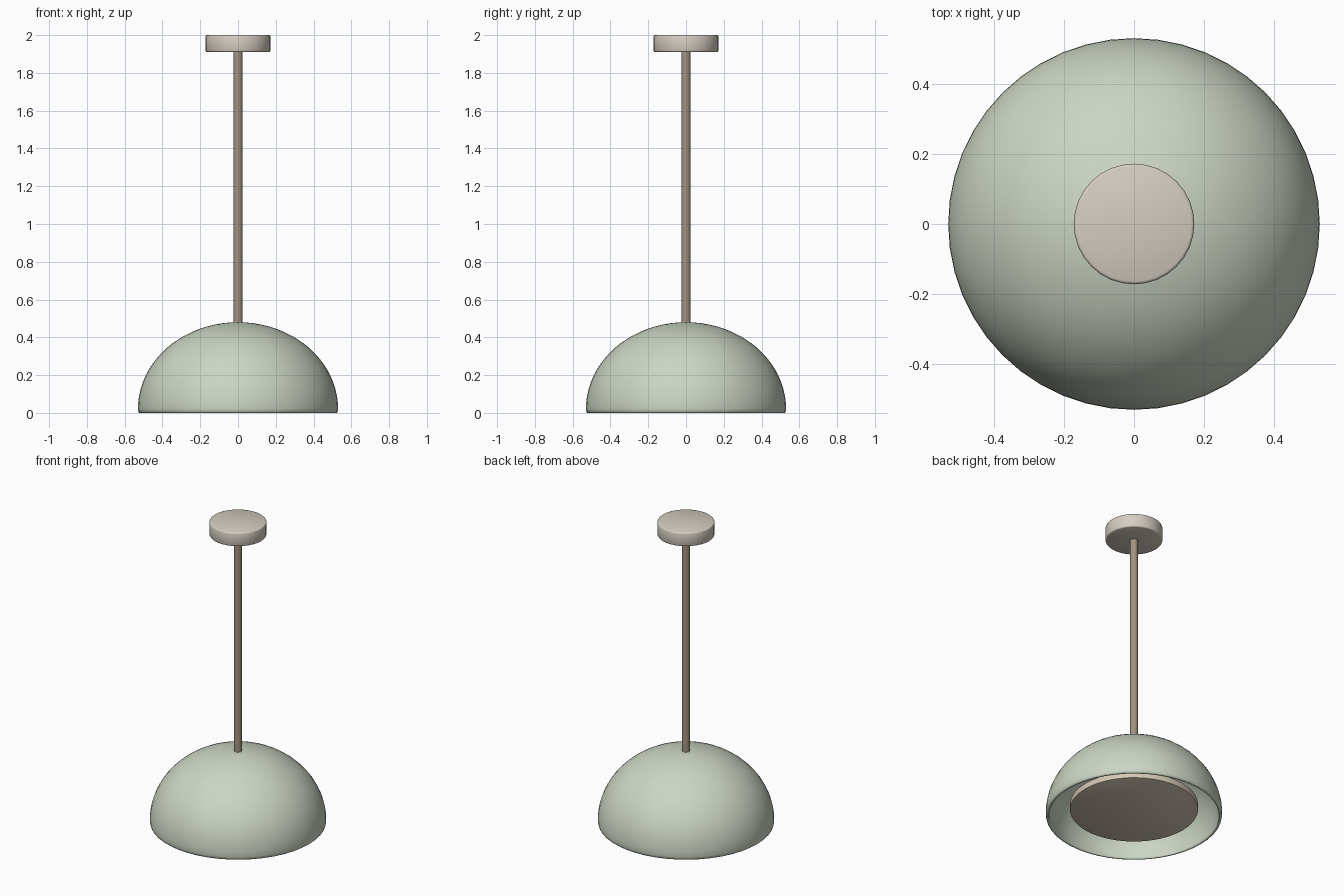
import bpy, bmesh
from math import sin, cos, pi, radians

if "Cube" in bpy.data.objects:
    bpy.data.objects.remove(bpy.data.objects["Cube"])


def material(name, rgb):
    m = bpy.data.materials.new(name)
    m.diffuse_color = (*rgb, 1)
    m.use_nodes = True
    m.node_tree.nodes["Principled BSDF"].inputs["Base Color"].default_value = m.diffuse_color
    return m


def lathe(name, profile, sides, mat, angle):
    """Revolve an (r, z) profile about z; ends on the axis are welded shut."""
    bm = bmesh.new()
    verts = [bm.verts.new((r, 0, z)) for r, z in profile]
    edges = [bm.edges.new(pair) for pair in zip(verts, verts[1:])]
    bmesh.ops.spin(bm, geom=verts + edges, cent=(0, 0, 0), axis=(0, 0, 1),
                   angle=2 * pi, steps=sides)
    bmesh.ops.remove_doubles(bm, verts=bm.verts, dist=1e-5)
    bmesh.ops.recalc_face_normals(bm, faces=bm.faces)
    mesh = bpy.data.meshes.new(name)
    bm.to_mesh(mesh)
    bm.free()
    mesh.materials.append(mat)
    ob = bpy.data.objects.new(name, mesh)
    bpy.context.collection.objects.link(ob)
    bpy.ops.object.select_all(action='DESELECT')
    bpy.context.view_layer.objects.active = ob
    ob.select_set(True)
    bpy.ops.object.shade_smooth_by_angle(angle=radians(angle))
    return ob


def disc_profile(r, z0, z1, b):
    """Cylinder outline with a small chamfer on both rims."""
    return [(0, z0), (r - b, z0), (r - b * .3, z0 + b * .3), (r, z0 + b),
            (r, z1 - b), (r - b * .3, z1 - b * .3), (r - b, z1), (0, z1)]


def arc(rx, rz, z0, n, start, end):
    return [(rx * cos(start + (end - start) * i / n),
             z0 + rz * sin(start + (end - start) * i / n)) for i in range(n + 1)]


sage = material("sage", (0.60, 0.67, 0.55))
cream = material("cream", (0.66, 0.61, 0.53))
bronze = material("bronze", (0.36, 0.30, 0.22))
warm = material("warm_diffuser", (0.66, 0.58, 0.46))

# Hollow dome shade: outer skin, short lip, inner skin
outer = arc(0.53, 0.46, 0.02, 20, pi / 2, 0)
inner = arc(0.51, 0.44, 0.02, 20, 0, pi / 2)
outer[0] = (0, 0.48)
inner[-1] = (0, 0.46)
lip = [(0.527, 0.004), (0.522, 0), (0.513, 0), (0.51, 0.004)]
lathe("shade", outer + lip + inner, 48, sage, 60)

# Light diffuser inside the shade
lathe("diffuser", disc_profile(0.385, 0.045, 0.085, 0.004), 48, warm, 40)

# Hanging rod
lathe("rod", [(0, 0.45), (0.024, 0.45), (0.024, 1.93), (0, 1.93)], 20, bronze, 40)

# Ceiling canopy
lathe("canopy", disc_profile(0.172, 1.91, 2.0, 0.008), 32, cream, 60)
